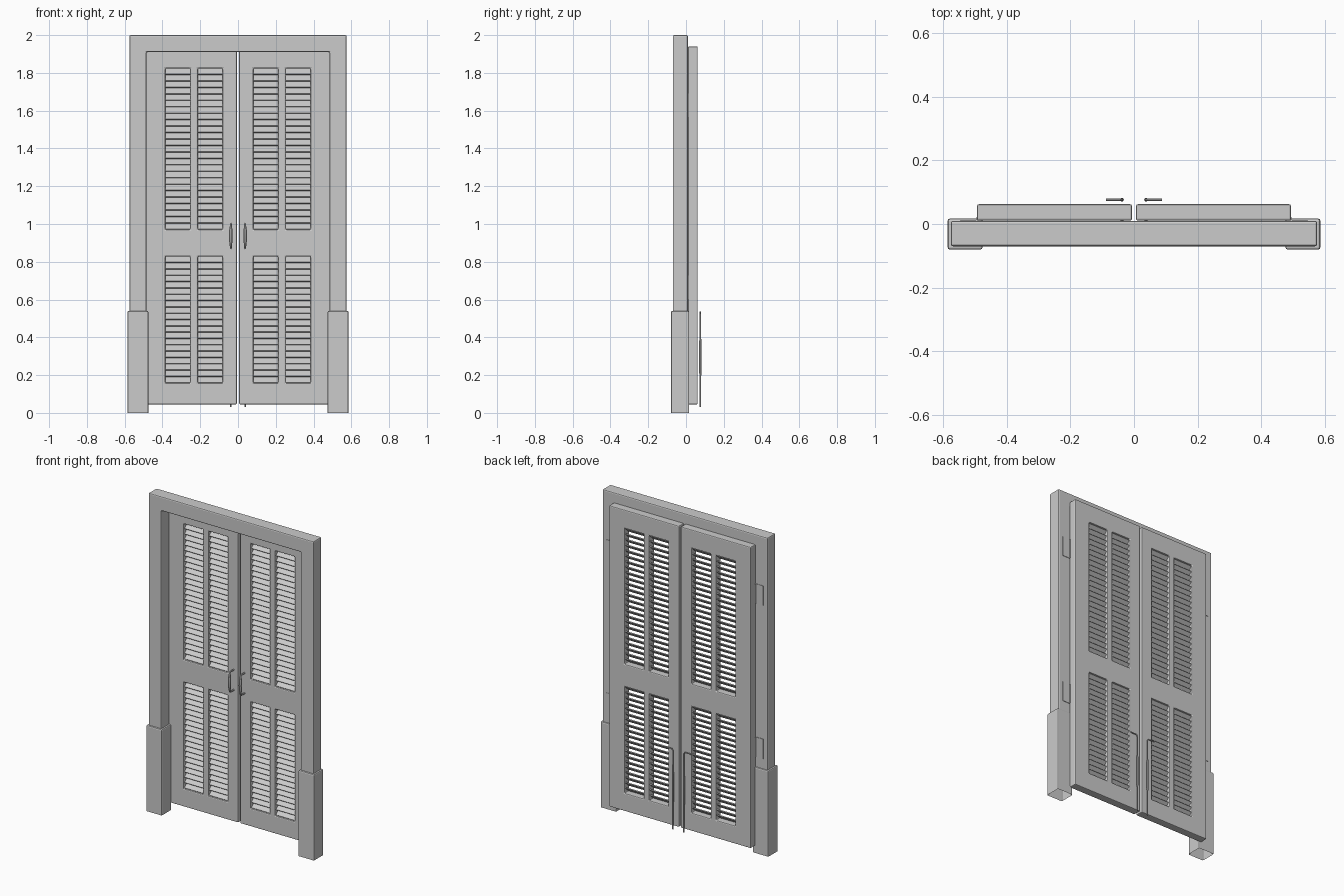
import bpy, bmesh, math
from mathutils import Matrix, Vector

if "Cube" in bpy.data.objects:
    bpy.data.objects.remove(bpy.data.objects["Cube"])


def finish(name, bm, bevel=0.0, segments=2, mirror=True):
    """Turn a bmesh into an object, with optional edge bevel and x mirror."""
    bmesh.ops.recalc_face_normals(bm, faces=bm.faces)
    mesh = bpy.data.meshes.new(name)
    bm.to_mesh(mesh)
    bm.free()
    ob = bpy.data.objects.new(name, mesh)
    bpy.context.collection.objects.link(ob)
    if bevel:
        mod = ob.modifiers.new("Bevel", 'BEVEL')
        mod.width, mod.segments = bevel, segments
        mod.limit_method = 'ANGLE'
    if mirror:
        add_mirror(ob)
    return ob


def add_mirror(ob):
    mod = ob.modifiers.new("Mirror", 'MIRROR')
    mod.use_mirror_merge = False


def box(bm, lo, hi):
    lo, hi = Vector(lo), Vector(hi)
    m = Matrix.Translation((lo + hi) / 2) @ Matrix.Diagonal((*(hi - lo), 1))
    return bmesh.ops.create_cube(bm, size=1, matrix=m)["verts"]


def panel(name, xs, zs, holes, y0, y1, bevel, mirror=True):
    """Slab on a grid of x and z lines, with the listed cells left open."""
    bm = bmesh.new()
    v = [[bm.verts.new((x, y0, z)) for z in zs] for x in xs]
    for i in range(len(xs) - 1):
        for j in range(len(zs) - 1):
            if (i, j) not in holes:
                bm.faces.new((v[i][j], v[i + 1][j], v[i + 1][j + 1], v[i][j + 1]))
    ext = bmesh.ops.extrude_face_region(bm, geom=bm.faces[:])
    moved = [e for e in ext["geom"] if isinstance(e, bmesh.types.BMVert)]
    bmesh.ops.translate(bm, verts=moved, vec=(0, y1 - y0, 0))
    return finish(name, bm, bevel, mirror=mirror)


def rod(name, points, radius):
    """Round bar along points (x, y, z, thickness factor)."""
    cu = bpy.data.curves.new(name, 'CURVE')
    cu.dimensions = '3D'
    cu.bevel_depth, cu.bevel_resolution, cu.use_fill_caps = radius, 2, True
    sp = cu.splines.new('POLY')
    sp.points.add(len(points) - 1)
    for p, (x, y, z, r) in zip(sp.points, points):
        p.co, p.radius = (x, y, z, 1), r
    ob = bpy.data.objects.new(name, cu)
    bpy.context.collection.objects.link(ob)
    bpy.ops.object.select_all(action='DESELECT')
    ob.select_set(True)
    bpy.context.view_layer.objects.active = ob
    bpy.ops.object.convert(target='MESH')
    ob = bpy.context.object
    ob.name = name
    bpy.ops.object.shade_smooth_by_angle()
    add_mirror(ob)


# door surround: two posts and a lintel
panel("door_surround", [-0.575, -0.485, 0.485, 0.575], [0.5, 1.91, 2.0],
      {(1, 0)}, -0.07, 0.01, 0.007, mirror=False)

# sleeves around the post feet, open underneath
bm = bmesh.new()
box(bm, (0.475, -0.08, 0), (0.585, 0.017, 0.54))
bm.normal_update()
bmesh.ops.delete(bm, geom=[f for f in bm.faces if f.normal.z < -0.9],
                 context='FACES_ONLY')
finish("post_sleeve", bm, 0.007)

# door leaves with four louvre openings each
xs = [0.006, 0.081, 0.213, 0.252, 0.385, 0.493]
zs = [0.045, 0.158, 0.828, 0.970, 1.824, 1.94]
panel("door_leaf", xs, zs, {(i, j) for i in (1, 3) for j in (1, 3)},
      0.011, 0.062, 0.006)

# louvre slats, front edge low and back edge high
bm = bmesh.new()
for i in (1, 3):
    for j, count in ((1, 20), (3, 25)):
        pitch = (zs[j + 1] - zs[j]) / count
        for k in range(count):
            centre = ((xs[i] + xs[i + 1]) / 2, 0.0365, zs[j] + (k + 0.5) * pitch)
            m = (Matrix.Translation(centre) @ Matrix.Rotation(math.radians(42), 4, 'X')
                 @ Matrix.Diagonal((xs[i + 1] - xs[i], 0.046, 0.006, 1)))
            bmesh.ops.create_cube(bm, size=1, matrix=m)
finish("louvre_slats", bm)

# hinges: one plate on the surround, one on the door edge
bm = bmesh.new()
for z in (0.603, 1.567):
    box(bm, (0.493, 0.009, z), (0.545, 0.013, z + 0.125))
    box(bm, (0.491, 0.009, z), (0.496, 0.02, z + 0.125))
finish("hinge", bm)

# pull handles on the front
rod("pull_handle", [(0.038, 0.014, 1.000, 1), (0.038, -0.022, 1.000, 1),
                    (0.038, -0.028, 0.992, 1), (0.038, -0.029, 0.970, 1.7),
                    (0.038, -0.030, 0.937, 2), (0.038, -0.029, 0.905, 1.7),
                    (0.038, -0.028, 0.880, 1), (0.038, -0.022, 0.873, 1),
                    (0.038, 0.014, 0.873, 1)], 0.005)

# drop bolts with bent grips on the back
rod("drop_bolt", [(0.038, 0.076, 0.03, 1), (0.038, 0.076, 0.19, 1),
                  (0.038, 0.076, 0.21, 1.6), (0.038, 0.076, 0.38, 1.6),
                  (0.038, 0.076, 0.40, 1), (0.038, 0.076, 0.525, 1),
                  (0.046, 0.076, 0.535, 1), (0.088, 0.076, 0.535, 1)], 0.0038)
